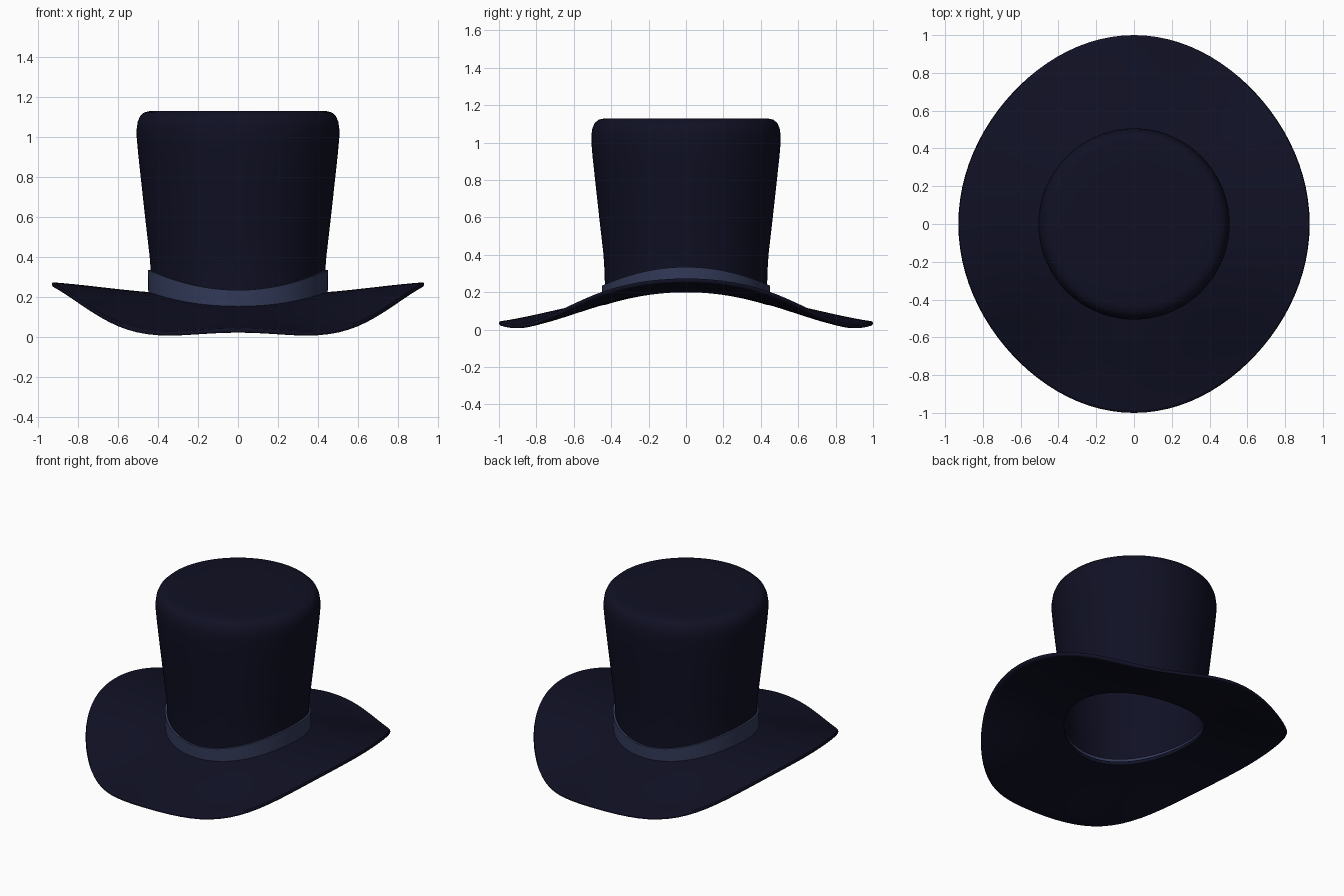
import bpy, bmesh, math

if "Cube" in bpy.data.objects:
    bpy.data.objects.remove(bpy.data.objects["Cube"])

N = 96  # segments around


def material(name, rgb):
    m = bpy.data.materials.new(name)
    m.diffuse_color = (*rgb, 1)
    m.use_nodes = True
    m.node_tree.nodes["Principled BSDF"].inputs["Base Color"].default_value = m.diffuse_color
    return m


navy = material("dark navy felt", (0.0050, 0.0052, 0.0175))
blue = material("slate blue ribbon", (0.032, 0.042, 0.098))


def lathe(name, rings, mat, closed=False, cap=False, angle=40):
    """Skin a list of ring functions f(angle) -> (x, y, z)."""
    bm = bmesh.new()
    loops = [[bm.verts.new(f(2 * math.pi * i / N)) for i in range(N)] for f in rings]
    pairs = list(zip(loops, loops[1:]))
    if closed:
        pairs.append((loops[-1], loops[0]))
    for a, b in pairs:
        for i in range(N):
            j = (i + 1) % N
            bm.faces.new((a[i], a[j], b[j], b[i]))
    if cap:
        bm.faces.new(loops[-1])
    bmesh.ops.recalc_face_normals(bm, faces=bm.faces)
    me = bpy.data.meshes.new(name)
    bm.to_mesh(me)
    bm.free()
    me.materials.append(mat)
    ob = bpy.data.objects.new(name, me)
    bpy.context.collection.objects.link(ob)
    bpy.ops.object.select_all(action='DESELECT')
    ob.select_set(True)
    bpy.context.view_layer.objects.active = ob
    bpy.ops.object.shade_smooth_by_angle(angle=math.radians(angle))
    return ob


def circle(r, z):
    """Ring of radius r; z is front height plus the extra rise at the sides."""
    return lambda a: (r * math.cos(a), r * math.sin(a), z[0] + z[1] * math.cos(a) ** 2)


# Brim: saddle sheet with raised sides, dipping front and back
def rim_height(a):
    return (0.103 + 0.127 * math.cos(2 * a) + 0.032 * math.cos(4 * a)
            - 0.012 * math.cos(6 * a))


def brim_ring(s, lift):
    def f(a):
        k = 1 - 0.01 * (1 - math.cos(4 * a))
        c, n = math.cos(a), math.sin(a)
        x = c * (0.43 + s * (0.93 * k - 0.43))
        y = n * (0.43 + s * (1.0 * k - 0.43))
        inner = 0.133 + 0.067 * c * c
        w = 0.7 * s + 0.3 * s * s * (3 - 2 * s)
        return x, y, inner + w * (rim_height(a) - inner) + lift
    return f


steps = [i / 10 for i in range(10)] + [0.97]
rings = [brim_ring(s, 0.024) for s in steps]
rings += [brim_ring(0.992, 0.024), brim_ring(1, 0.014), brim_ring(0.992, 0.003)]
rings += [brim_ring(s, 0) for s in reversed(steps)]
lathe("brim", rings, navy, closed=True, angle=60)

# Crown: flared hollow shell with rounded top edge
profile = [(0.433, (0.175, 0.06)), (0.435, (0.30, 0.02)), (0.441, (0.40, 0)),
           (0.464, (0.60, 0)), (0.486, (0.80, 0)), (0.499, (0.92, 0)),
           (0.506, (1.0, 0)), (0.506, (1.04, 0)), (0.501, (1.075, 0)),
           (0.489, (1.103, 0)), (0.469, (1.122, 0)), (0.435, (1.13, 0)),
           (0.30, (1.13, 0)), (0.12, (1.13, 0))]
lathe("crown", [circle(r, z) for r, z in profile], navy, cap=True, angle=60)

# Ribbon band following the saddle
band = [(0.434, (0.145, 0.065)), (0.448, (0.145, 0.065)),
        (0.449, (0.235, 0.1)), (0.436, (0.235, 0.1))]
lathe("ribbon_band", [circle(r, z) for r, z in band], blue)
